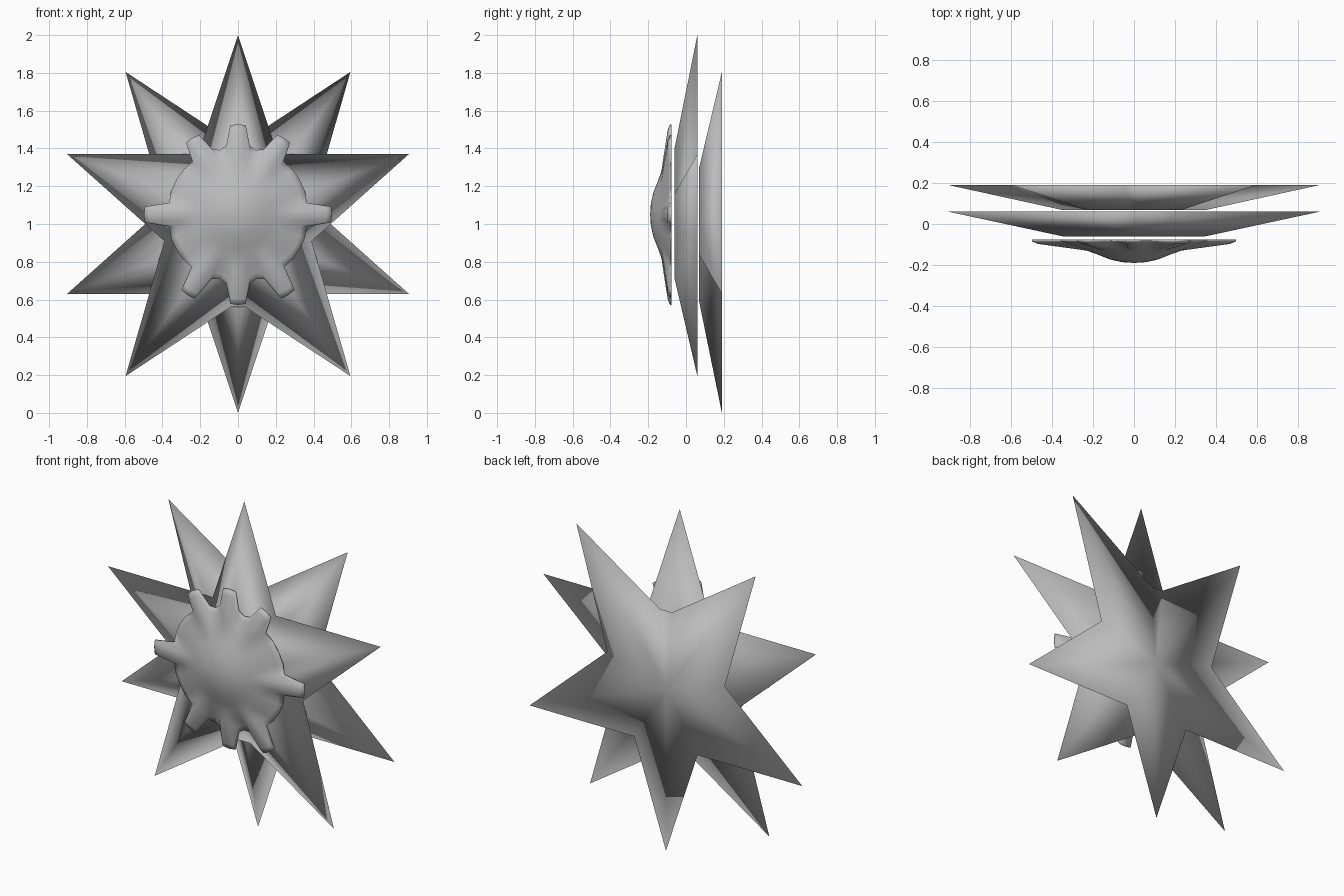
import bpy, bmesh, math
from mathutils import Vector

cube = bpy.data.objects.get("Cube")
if cube:
    bpy.data.objects.remove(cube)

grey = bpy.data.materials.new("plain_grey")
grey.use_nodes = True
colour = (0.5, 0.5, 0.5, 1)
grey.diffuse_color = colour
grey.node_tree.nodes["Principled BSDF"].inputs["Base Color"].default_value = colour


def finish(bm, name):
    """Turn the closed bmesh into a smooth grey object."""
    bmesh.ops.recalc_face_normals(bm, faces=bm.faces)
    for face in bm.faces:
        face.smooth = True
    mesh = bpy.data.meshes.new(name)
    bm.to_mesh(mesh)
    bm.free()
    mesh.materials.append(grey)
    obj = bpy.data.objects.new(name, mesh)
    bpy.context.collection.objects.link(obj)


def fan(bm, centre, loop):
    """Close a ring of vertices around a middle point."""
    mid = bm.verts.new(centre)
    for i, v in enumerate(loop):
        bm.faces.new((mid, v, loop[(i + 1) % len(loop)]))


def bridge(bm, a, b):
    """Join two rings of equal length."""
    for i in range(len(a)):
        j = (i + 1) % len(a)
        bm.faces.new((a[i], a[j], b[j], b[i]))


# Right half of the star outline, from the top tip to the bottom notch
HALF_STAR = [(0, 2), (0.21, 1.37), (0.905, 1.37), (0.39, 0.91), (0.595, 0.195), (0.04, 0.56)]


def star(name, front, back, flip):
    """Flat-backed star whose arms slope up to a small star-shaped front."""
    bm = bmesh.new()
    centre = Vector((0, 1.03))

    def place(p, y):
        return (p[0], y, 2 - p[1] if flip else p[1])

    loop = [Vector(p) for p in HALF_STAR]
    loop += [Vector((-p.x, p.y)) for p in reversed(loop[1:])]
    rim = [bm.verts.new(place(p, back)) for p in loop]
    top = [bm.verts.new(place(centre.lerp(p, 0.385), front)) for p in loop]
    bridge(bm, rim, top)
    fan(bm, place(centre, front), top)
    fan(bm, place(centre, back), rim)
    finish(bm, name)


star("front_star", -0.06, 0.06, False)
star("back_star", 0.068, 0.19, True)


def boss(name):
    """Domed disc with eight tapering teeth, made of columns running out from the middle."""
    # Tooth angle in degrees and reach
    teeth = [(0, 0.5), (59, 0.475), (90, 0.48), (121, 0.475),
             (180, 0.5), (238, 0.505), (270, 0.48), (302, 0.505)]
    columns = []
    for i, (degrees, reach) in enumerate(teeth):
        a = math.radians(degrees)
        after = math.radians(teeth[i + 1][0]) if i < 7 else math.tau
        columns += [(a - 0.17, 0.37, 0), (a - 0.085, reach - 0.005, 1), (a, reach - 0.002, 1),
                    (a + 0.085, reach - 0.005, 1), (a + 0.17, 0.37, 0)]
        steps = 4 if after - a > 0.8 else 2
        for k in range(1, steps):
            columns.append((a + 0.17 + (after - a - 0.34) * k / steps, 0.375 if steps > 2 else 0.355, 0))
    # Ring radius, depth between teeth, depth along teeth
    rings = [(0.06, -0.186, -0.186), (0.12, -0.172, -0.172), (0.18, -0.148, -0.148),
             (0.23, -0.13, -0.13), (0.3, -0.108, -0.12)]
    bm = bmesh.new()

    def ring(points):
        return [bm.verts.new((r * math.cos(a), y, 1.05 + r * math.sin(a))) for a, r, y in points]

    rows = [ring([(a, r, high if tooth else low) for a, reach, tooth in columns])
            for r, low, high in rings]
    rows.append(ring([(a, reach - 0.03, -0.097 if tooth else -0.092) for a, reach, tooth in columns]))
    rows.append(ring([(a, reach, -0.084) for a, reach, tooth in columns]))
    rows.append(ring([(a, reach, -0.076) for a, reach, tooth in columns]))
    for inner, outer in zip(rows, rows[1:]):
        bridge(bm, inner, outer)
    fan(bm, (0, -0.19, 1.05), rows[0])
    fan(bm, (0, -0.076, 1.05), rows[-1])
    finish(bm, name)


boss("toothed_boss")
